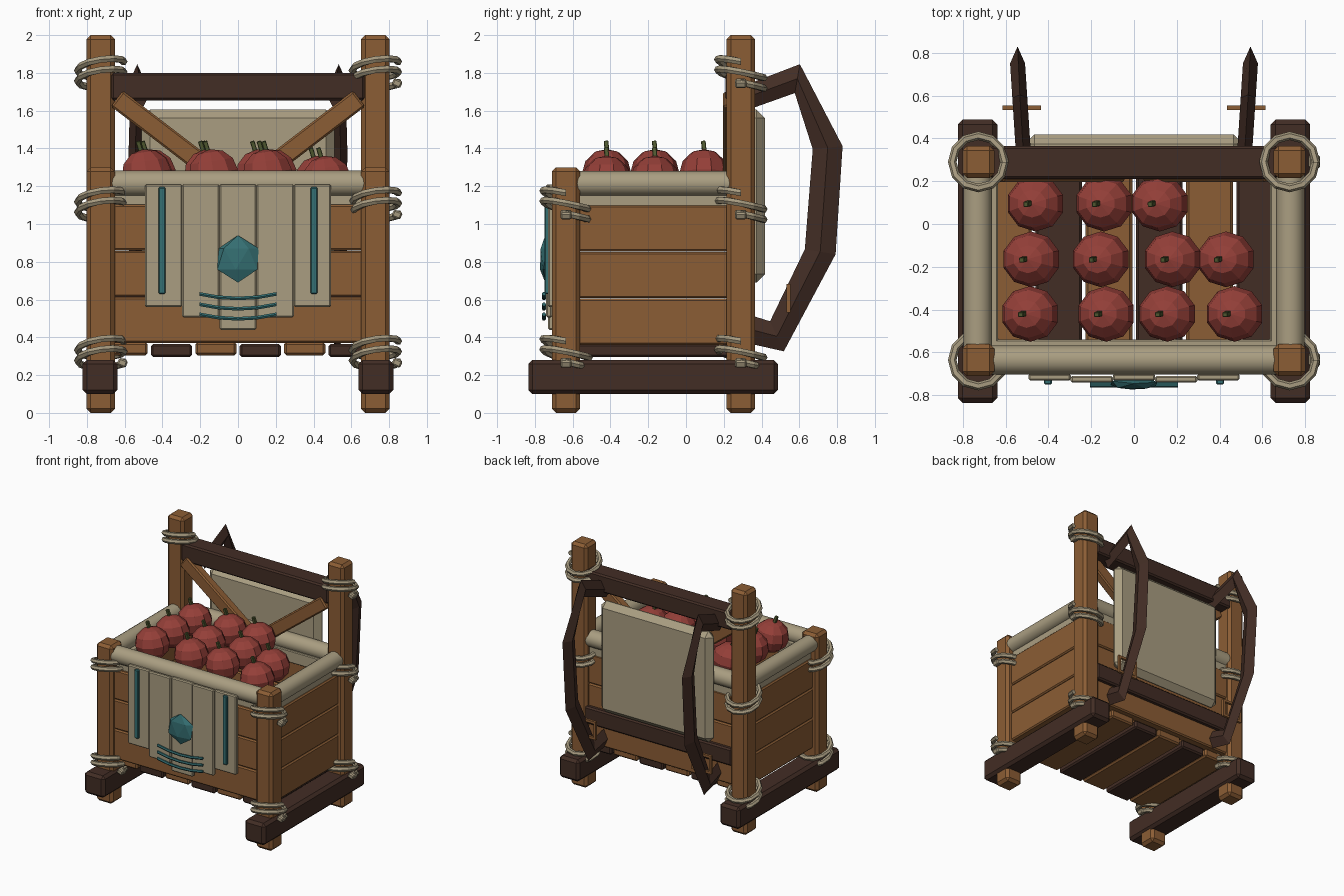
import bpy, bmesh, math
from mathutils import Vector, Matrix

if "Cube" in bpy.data.objects:
    bpy.data.objects.remove(bpy.data.objects["Cube"])


def material(name, rgb):
    m = bpy.data.materials.new(name)
    m.diffuse_color = (*rgb, 1)
    m.use_nodes = True
    m.node_tree.nodes["Principled BSDF"].inputs["Base Color"].default_value = m.diffuse_color
    return m


WOOD = material("wood", (0.26, 0.11, 0.035))
DARK = material("dark_wood", (0.055, 0.026, 0.018))
CANVAS = material("canvas", (0.40, 0.34, 0.22))
ROPE = material("rope", (0.38, 0.32, 0.21))
RED = material("apple_red", (0.30, 0.05, 0.04))
GREEN = material("stem_green", (0.08, 0.10, 0.03))
TEAL = material("teal", (0.035, 0.16, 0.17))


def finish(name, bm, mat, smooth=False):
    bmesh.ops.recalc_face_normals(bm, faces=bm.faces)
    me = bpy.data.meshes.new(name)
    bm.to_mesh(me)
    bm.free()
    me.materials.append(mat)
    for p in me.polygons:
        p.use_smooth = smooth
    ob = bpy.data.objects.new(name, me)
    bpy.context.collection.objects.link(ob)
    return ob


def box(name, x, y, z, mat, bevel=0.01, rot=None):
    """Chamfered box from (min, max) ranges, optionally turned about its centre."""
    c = Vector([(a + b) / 2 for a, b in (x, y, z)])
    s = [b - a for a, b in (x, y, z)]
    bm = bmesh.new()
    bmesh.ops.create_cube(bm, size=1)
    bmesh.ops.scale(bm, vec=s, verts=bm.verts)
    if bevel:
        bmesh.ops.bevel(bm, geom=bm.edges[:], offset=bevel, segments=1, affect='EDGES')
    ob = finish(name, bm, mat)
    ob.location = c
    if rot:
        ob.rotation_euler = rot
    return ob


def sweep(name, pts, ring, mat):
    """Skin a list of cross-sections; ring(i) gives the section points at path point i."""
    bm = bmesh.new()
    rings = [[bm.verts.new(p) for p in ring(i)] for i in range(len(pts))]
    n = len(rings[0])
    for a, b in zip(rings, rings[1:]):
        for k in range(n):
            bm.faces.new((a[k], a[(k + 1) % n], b[(k + 1) % n], b[k]))
    bm.faces.new(rings[0])
    bm.faces.new(rings[-1])
    return finish(name, bm, mat)


def roll(name, a, b, r):
    a, b = Vector(a), Vector(b)
    bm = bmesh.new()
    bmesh.ops.create_cone(bm, cap_ends=True, segments=16, radius1=r, radius2=r, depth=(b - a).length)
    ob = finish(name, bm, CANVAS, True)
    ob.location = (a + b) / 2
    ob.rotation_euler = (b - a).to_track_quat('Z', 'Y').to_euler()
    ob.modifiers.new("edges", 'EDGE_SPLIT').split_angle = math.radians(40)


def rope_wrap(name, x, y, z):
    """Two tilted turns of rope around a post."""
    n, r, t = 12, 0.122, 0.02
    path = []
    for i in range(2 * n + 1):
        a = 2 * math.pi * i / n
        path.append((a, z + 0.055 * i / n + 0.01 * math.cos(a) - 0.035 * math.sin(a)))

    def ring(i):
        a, h = path[i]
        return [(x + (r + t * math.cos(k)) * math.cos(a), y + (r + t * math.cos(k)) * math.sin(a),
                 h + t * math.sin(k)) for k in [j * math.pi / 3 for j in range(6)]]
    sweep(name, path, ring, ROPE)
    box(name + "_end", (x + 0.09, x + 0.14), (y - 0.03, y + 0.03), (z - 0.015, z + 0.025), ROPE, 0.008, (0, 0.4, 0))


PX, FY, BY = 0.727, -0.635, 0.29

for side, s in (("left", -1), ("right", 1)):
    # posts, skids and rope wraps
    for end, y, top in (("front", FY, 1.3), ("back", BY, 2.0)):
        box(f"{side}_{end}_post", (s * PX - 0.075, s * PX + 0.075), (y - 0.075, y + 0.075), (0, top), WOOD, 0.022)
        for k, z in enumerate((0.26, 1.045, 1.74)[:3 if end == "back" else 2]):
            rope_wrap(f"{side}_{end}_rope_{k}", s * PX, y, z)
    box(f"{side}_skid", (s * 0.73 - 0.092, s * 0.73 + 0.092), (-0.835, 0.487), (0.10, 0.28), DARK, 0.022)

    # side planks, canvas lining and rolled rim
    for k in range(3):
        z = 0.36 + 0.247 * k
        box(f"{side}_plank_{k}", (s * 0.72 - 0.04, s * 0.72 + 0.04), (-0.58, 0.24), (z, z + 0.245), WOOD)
    box(f"{side}_lining", (s * 0.69 - 0.055, s * 0.69 + 0.055), (-0.58, 0.24), (1.08, 1.18), CANVAS, 0.006)
    roll(f"{side}_rim_roll", (s * 0.73, -0.6, 1.215), (s * 0.73, 0.26, 1.215), 0.066)

    # diagonal brace
    mid, span = Vector((s * 0.355, 0, 1.445)), 0.72
    box(f"{side}_brace", (mid.x - span / 2, mid.x + span / 2), (0.197, 0.27), (mid.z - 0.052, mid.z + 0.052),
        WOOD, 0.01, (0, s * -math.atan(0.765), 0))

    # shoulder strap with diamond section
    outer = [(0.30, 1.73), (0.603, 1.846), (0.829, 1.412), (0.792, 0.84), (0.518, 0.326), (0.30, 0.375)]
    inner = [(0.30, 1.595), (0.576, 1.693), (0.671, 1.396), (0.629, 0.866), (0.445, 0.485), (0.30, 0.53)]

    def strap_ring(i):
        (oy, oz), (iy, iz) = outer[i], inner[i]
        my, mz = (oy + iy) / 2, (oz + iz) / 2
        x = s * (0.495 + 0.065 * my)
        return [(x, oy, oz), (x + 0.035, my, mz), (x, iy, iz), (x - 0.035, my, mz)]
    sweep(f"{side}_strap", outer, strap_ring, DARK)

    # strap buckle frame
    for k in (-1, 1):
        bx = s * 0.525
        box(f"{side}_buckle_bar_{k}", (bx - 0.09, bx + 0.09), (0.533, 0.553), (0.597 + k * 0.065, 0.617 + k * 0.065), WOOD, 0)
        box(f"{side}_buckle_side_{k}", (bx + k * 0.08 - 0.01, bx + k * 0.08 + 0.01), (0.533, 0.553), (0.535, 0.68), WOOD, 0)

    # teal stripe on the flap
    box(f"{side}_flap_stripe", (s * 0.402 - 0.019, s * 0.402 + 0.019), (-0.75, -0.725), (0.63, 1.195), TEAL, 0.006)

# front and back walls
for end, y in (("front", FY), ("back", BY)):
    for k in range(3):
        z = 0.37 + 0.245 * k
        box(f"{end}_plank_{k}", (-0.67, 0.67), (y - 0.04, y + 0.04), (z, z + 0.243), WOOD)
    c = y + (0.04 if end == "front" else -0.02)
    box(f"{end}_lining", (-0.66, 0.66), (c - 0.055, c + 0.055), (1.08, 1.18), CANVAS, 0.006)
    roll(f"{end}_rim_roll", (-0.67, y, 1.215), (0.67, y, 1.215), 0.068)

# floor slats
for k in range(6):
    x, dark = -0.587 + 0.235 * k, k % 2
    z = 0.295 if dark else 0.305
    box(f"floor_slat_{k}", (x - 0.109, x + 0.109), (-0.63, 0.29), (z, z + 0.07), DARK if dark else WOOD, 0.012)

# back beams and padded back panel
box("top_back_beam", (-0.67, 0.67), (0.21, 0.365), (1.655, 1.80), DARK, 0.012)
box("lower_back_beam", (-0.67, 0.67), (0.23, 0.365), (0.54, 0.68), DARK, 0.012)
box("back_pad", (-0.51, 0.51), (0.32, 0.418), (0.69, 1.605), CANVAS, 0.045)

# hanging front flap
for k, (z, y) in enumerate(((0.56, -0.715), (0.505, -0.725), (0.44, -0.715), (0.505, -0.725), (0.56, -0.715))):
    x = -0.394 + 0.197 * k
    box(f"flap_strip_{k}", (x - 0.099, x + 0.099), (y - 0.016, y + 0.016), (z, 1.21), CANVAS, 0.008)

# gem emblem
bm = bmesh.new()
bmesh.ops.create_icosphere(bm, subdivisions=1, radius=0.125)
bmesh.ops.rotate(bm, verts=bm.verts, matrix=Matrix.Rotation(math.radians(12), 3, 'Z'))
bmesh.ops.scale(bm, vec=(1, 0.25, 1), verts=bm.verts)
finish("gem", bm, TEAL).location = (0, -0.745, 0.815)

# curved trim lines under the gem
for k, z in enumerate((0.63, 0.575, 0.522)):
    arc = [(-0.205 + 0.1025 * i, z - 0.024 * (1 - ((i - 2) / 2) ** 2)) for i in range(5)]
    sweep(f"trim_line_{k}", arc, lambda i: [(arc[i][0], -0.752 + 0.011 * math.cos(a), arc[i][1] + 0.011 * math.sin(a))
                                            for a in [j * math.pi / 3 for j in range(6)]], TEAL)

# apples with stems
rows = {0.095: (-0.46, -0.14, 0.12), -0.165: (-0.48, -0.155, 0.18, 0.43), -0.42: (-0.485, -0.13, 0.155, 0.47)}
n = 0
for y, xs in rows.items():
    for x in xs:
        z = 1.235 if x > 0.4 else 1.27
        bm = bmesh.new()
        bmesh.ops.create_uvsphere(bm, u_segments=10, v_segments=6, radius=0.137)
        bmesh.ops.scale(bm, vec=(1, 0.95, 0.93), verts=bm.verts)
        ob = finish(f"apple_{n}", bm, RED)
        ob.location = (x, y, z)
        ob.rotation_euler = (0, -0.15, 0)
        box(f"apple_stem_{n}", (x - 0.047, x - 0.023), (y - 0.012, y + 0.012), (z + 0.10, z + 0.17), GREEN, 0.003, (0.1, -0.3, 0))
        n += 1
